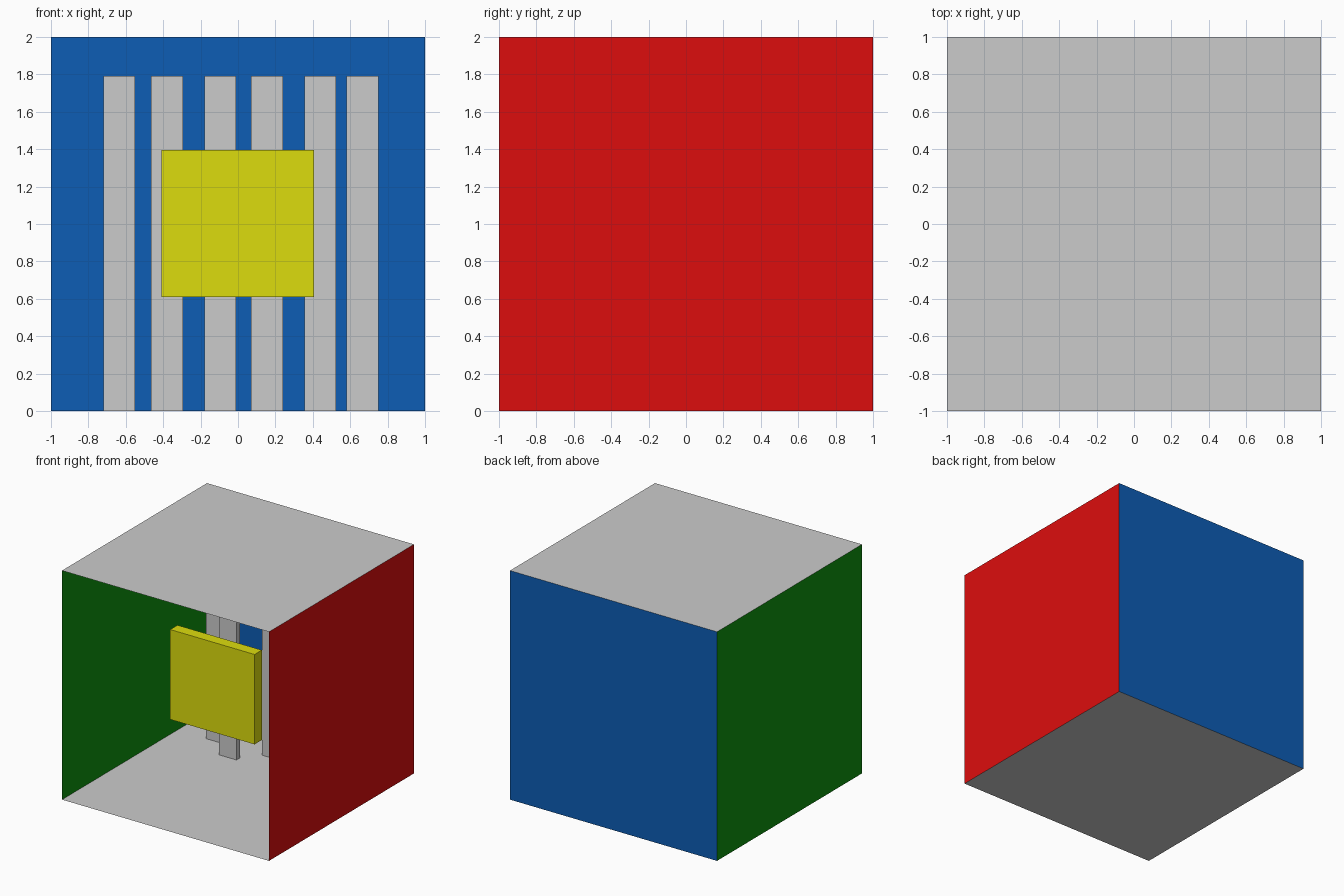
import bpy
from math import pi

if "Cube" in bpy.data.objects:
    bpy.data.objects.remove(bpy.data.objects["Cube"])


def colour(name, rgb):
    m = bpy.data.materials.new(name)
    m.diffuse_color = (*rgb, 1)
    m.use_nodes = True
    m.node_tree.nodes["Principled BSDF"].inputs["Base Color"].default_value = m.diffuse_color
    return m


def finish(name, mat):
    ob = bpy.context.object
    ob.name = name
    bpy.ops.object.transform_apply(location=False, rotation=True, scale=True)
    if mat:
        ob.data.materials.append(mat)
    return ob


def panel(name, loc, rot, mat=None):
    bpy.ops.mesh.primitive_plane_add(size=2, location=loc, rotation=rot)
    return finish(name, mat)


def box(name, x, y, z, mat=None):
    spans = (x, y, z)
    bpy.ops.mesh.primitive_cube_add(size=1, location=[(a + b) / 2 for a, b in spans])
    bpy.context.object.scale = [b - a for a, b in spans]
    return finish(name, mat)


red = colour("red", (0.72, 0.004, 0.004))
green = colour("green", (0.004, 0.3, 0.004))
blue = colour("blue", (0.004, 0.11, 0.46))
yellow = colour("yellow", (0.72, 0.72, 0.004))

# Room of single-sheet walls, open at the front
panel("floor", (0, 0, 0), (0, 0, 0))
panel("ceiling", (0, 0, 2), (pi, 0, 0))
panel("left_wall", (-1, 0, 1), (0, pi / 2, 0), green)
panel("right_wall", (1, 0, 1), (0, -pi / 2, 0), red)
panel("back_wall", (0, 1, 1), (pi / 2, 0, 0), blue)

# Upright slats, staggered in two rows
for i, x in enumerate((-0.72, -0.465, -0.18, 0.07, 0.355, 0.58)):
    y = 0.4 if i % 2 else 0.59
    box(f"slat_{i + 1}", (x, x + 0.17), (y, y + 0.05), (0, 1.79))

# Floating panel in front of the slats
box("floating_panel", (-0.41, 0.405), (-0.35, -0.25), (0.61, 1.395), yellow)
